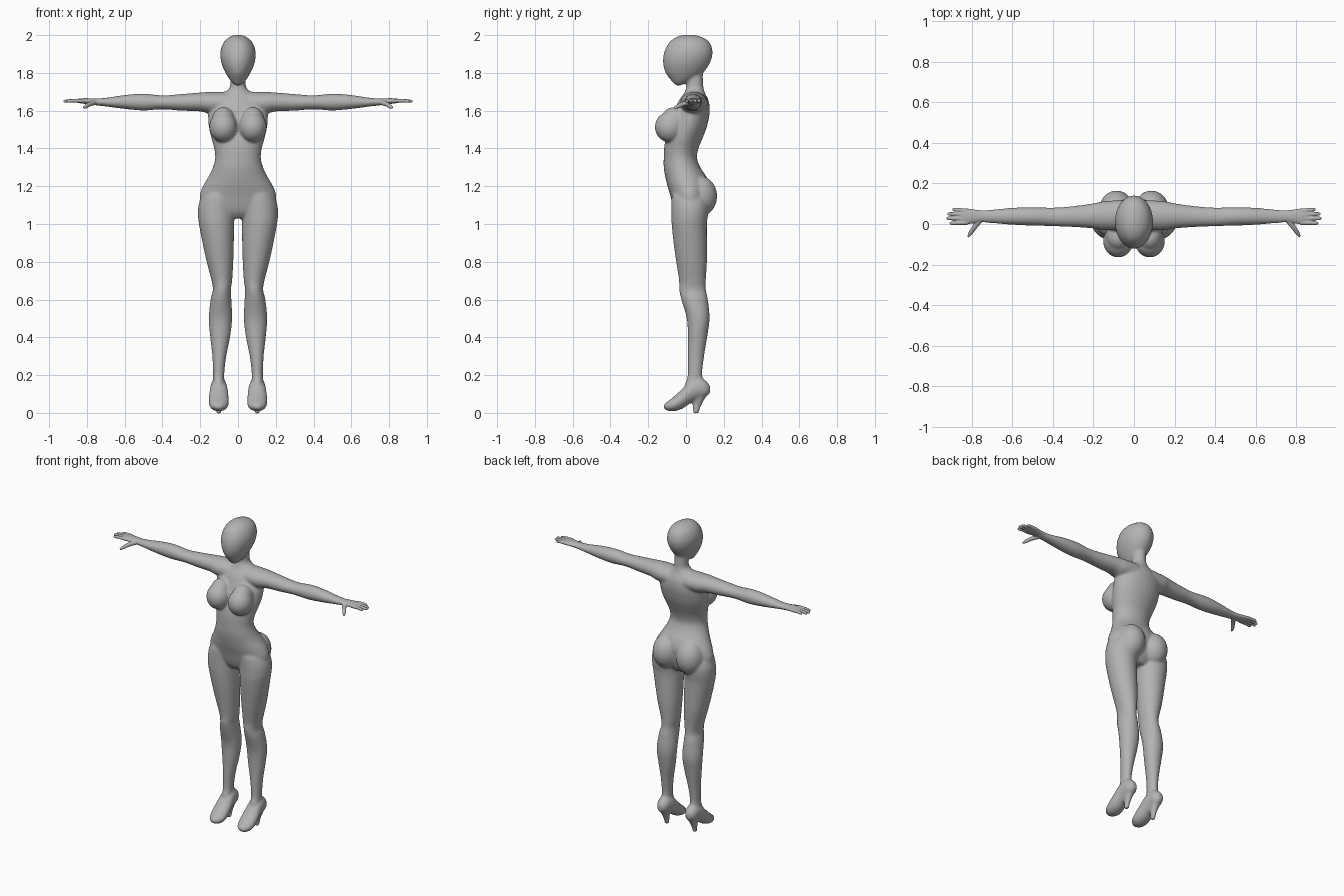
import bpy, bmesh, math
from mathutils import Vector, Matrix

grey = bpy.data.materials.new("plain grey")
grey.diffuse_color = (0.45, 0.45, 0.45, 1)
SEG = 32


def spline(rows, n=5):
    """Smoothly interpolate rows of numbers."""
    out = []
    for i in range(len(rows) - 1):
        p = [rows[max(0, min(len(rows) - 1, i + k))] for k in (-1, 0, 1, 2)]
        for s in range(n):
            t = s / n
            out.append([0.5 * (2 * b + (c - a) * t + (2 * a - 5 * b + 4 * c - d) * t * t
                               + (3 * b - a - 3 * c + d) * t ** 3) for a, b, c, d in zip(*p)])
    return out + [list(rows[-1])]


def skin(bm, rings):
    """Close a tube through rings of points."""
    loops = [[bm.verts.new(p) for p in r] for r in rings]
    for a, b in zip(loops, loops[1:]):
        for i in range(len(a)):
            j = (i + 1) % len(a)
            bm.faces.new((a[i], a[j], b[j], b[i]))
    bm.faces.new(loops[0][::-1])
    bm.faces.new(loops[-1])


def loft(bm, axis, rows, side=1):
    """Elliptical sections along an axis: position, low/high on each of the other two axes."""
    others = [k for k in range(3) if k != axis]
    rings = []
    for t, a0, a1, b0, b1 in spline(rows):
        ring = []
        for i in range(SEG):
            ang = 2 * math.pi * i / SEG
            p = Vector((0, 0, 0))
            p[axis] = t
            p[others[0]] = (a0 + a1) / 2 + (a1 - a0) / 2 * math.cos(ang)
            p[others[1]] = (b0 + b1) / 2 + (b1 - b0) / 2 * math.sin(ang)
            p.x *= side
            ring.append(p)
        rings.append(ring)
    skin(bm, rings)


def ball(bm, centre, radii, tilt=0):
    m = Matrix.Translation(centre) @ Matrix.Rotation(tilt, 4, 'X') @ Matrix.Diagonal((*radii, 1))
    bmesh.ops.create_uvsphere(bm, u_segments=32, v_segments=20, radius=1, matrix=m)


def finger(bm, points, side):
    """Tapered finger through (x, y, z, radius) points."""
    rows = spline(points)
    d = (Vector(rows[-1][:3]) - Vector(rows[0][:3])).normalized()
    u = d.cross(Vector((0, 0, 1))).normalized()
    v = d.cross(u)
    rings = []
    for x, y, z, r in rows:
        ring = [Vector((x, y, z)) + r * (u * math.cos(k * math.pi / 6) + v * math.sin(k * math.pi / 6))
                for k in range(12)]
        rings.append([Vector((p.x * side, p.y, p.z)) for p in ring])
    skin(bm, rings)


def finish(bm, name, voxel, smooth):
    """Fuse the overlapping parts into one smooth skin."""
    bmesh.ops.recalc_face_normals(bm, faces=bm.faces)
    me = bpy.data.meshes.new(name)
    bm.to_mesh(me)
    bm.free()
    ob = bpy.data.objects.new(name, me)
    bpy.context.collection.objects.link(ob)
    rm = ob.modifiers.new("fuse", 'REMESH')
    rm.mode = 'VOXEL'
    rm.voxel_size = voxel
    sm = ob.modifiers.new("soften", 'SMOOTH')
    sm.factor = 0.5
    sm.iterations = smooth
    dg = bpy.context.evaluated_depsgraph_get()
    new = bpy.data.meshes.new_from_object(ob.evaluated_get(dg))
    ob.modifiers.clear()
    ob.data = new
    new.materials.clear()
    new.materials.append(grey)
    new.polygons.foreach_set("use_smooth", [True] * len(new.polygons))
    new.update()
    return ob


body = bmesh.new()

# torso and neck: z, half width, front y, back y
torso = [(1.03, .08, -.03, .07), (1.06, .15, -.055, .095), (1.10, .195, -.07, .11),
         (1.15, .203, -.083, .12), (1.20, .186, -.098, .125), (1.25, .157, -.11, .108),
         (1.30, .133, -.118, .076), (1.35, .121, -.118, .058), (1.40, .126, -.116, .066),
         (1.45, .14, -.108, .086), (1.50, .152, -.092, .106), (1.55, .158, -.08, .119),
         (1.60, .155, -.062, .126), (1.65, .125, -.04, .121), (1.69, .08, -.012, .102),
         (1.72, .046, 0, .093), (1.76, .041, .002, .09), (1.82, .04, 0, .09)]
loft(body, 2, [(z, -w, w, f, b) for z, w, f, b in torso])

# head
head = [(1.732, .008, -.05, -.035), (1.745, .028, -.066, .0), (1.77, .048, -.087, .05),
        (1.80, .066, -.108, .09), (1.84, .084, -.12, .12), (1.88, .093, -.121, .137),
        (1.92, .092, -.112, .14), (1.96, .077, -.09, .126), (1.985, .053, -.06, .095),
        (1.998, .026, -.025, .055), (2.002, .006, .005, .025)]
loft(body, 2, [(z, -w, w, f, b) for z, w, f, b in head])

# legs: z, inner x, outer x, front y, back y
leg = [(1.20, .03, .15, -.06, .09), (1.15, .012, .19, -.075, .11), (1.10, .013, .209, -.077, .12),
       (1.05, .018, .212, -.077, .117), (1.0, .021, .207, -.076, .111), (.9, .022, .188, -.066, .111),
       (.8, .025, .166, -.052, .111), (.7, .031, .14, -.037, .105), (.65, .038, .133, -.036, .106),
       (.6, .035, .145, -.025, .116), (.5, .031, .155, .004, .125), (.4, .042, .147, .01, .112),
       (.3, .062, .136, .01, .096), (.2, .073, .132, .009, .086), (.15, .07, .135, -.005, .105),
       (.11, .07, .135, .01, .11)]
# foot along y: y, inner x, outer x, low z, high z
foot = [(-.118, .085, .12, .022, .045), (-.092, .06, .143, .01, .065), (-.06, .049, .154, .009, .09),
        (-.02, .049, .155, .022, .128), (.02, .053, .15, .048, .17), (.06, .058, .146, .07, .19),
        (.10, .065, .139, .08, .175), (.128, .085, .118, .105, .145)]
# shoe heel
heel = [(.14, .06, .142, .03, .126), (.11, .066, .138, .032, .122), (.08, .076, .128, .034, .103),
        (.04, .085, .118, .035, .082), (-.004, .089, .115, .037, .066)]
# arm along x: x, front y, back y, low z, high z
arm = [(.06, -.03, .118, 1.58, 1.70), (.15, -.03, .112, 1.585, 1.699), (.2, -.022, .102, 1.596, 1.696),
       (.3, -.015, .088, 1.60, 1.688), (.4, -.011, .081, 1.607, 1.681), (.5, -.008, .083, 1.601, 1.69),
       (.6, -.004, .08, 1.609, 1.683), (.7, .004, .071, 1.622, 1.668), (.78, .01, .065, 1.631, 1.665)]

for s in (1, -1):
    loft(body, 2, leg, s)
    loft(body, 1, foot, s)
    loft(body, 2, heel, s)
    loft(body, 0, arm, s)
    # breasts and buttocks
    ball(body, (s * .078, -.085, 1.513), (.074, .08, .081))
    ball(body, (s * .078, -.06, 1.545), (.062, .07, .075), 0.5)
    ball(body, (s * .086, .07, 1.147), (.086, .095, .108))

finish(body, "body", 0.006, 14)

# hands: palm, four fingers and thumb
palm = [(.73, .01, .067, 1.629, 1.664), (.77, .007, .069, 1.632, 1.665), (.81, .0, .075, 1.636, 1.666),
        (.84, -.002, .077, 1.64, 1.664), (.862, .004, .072, 1.645, 1.66)]
tips = [(.907, .004, .006), (.922, .028, .026), (.917, .05, .047), (.893, .071, .067)]
for s, name in ((1, "left_hand"), (-1, "right_hand")):
    hand = bmesh.new()
    loft(hand, 0, palm, s)
    for tx, ty, by in tips:
        finger(hand, [(.82, by, 1.652, .0105), (.87, (by + ty) / 2, 1.653, .0095),
                      (tx - .008, ty, 1.65, .0085), (tx + .002, ty, 1.649, .004)], s)
    finger(hand, [(.755, .025, 1.645, .015), (.785, -.015, 1.635, .0125),
                  (.806, -.045, 1.622, .0105), (.817, -.064, 1.614, .005)], s)
    finish(hand, name, 0.003, 5)
